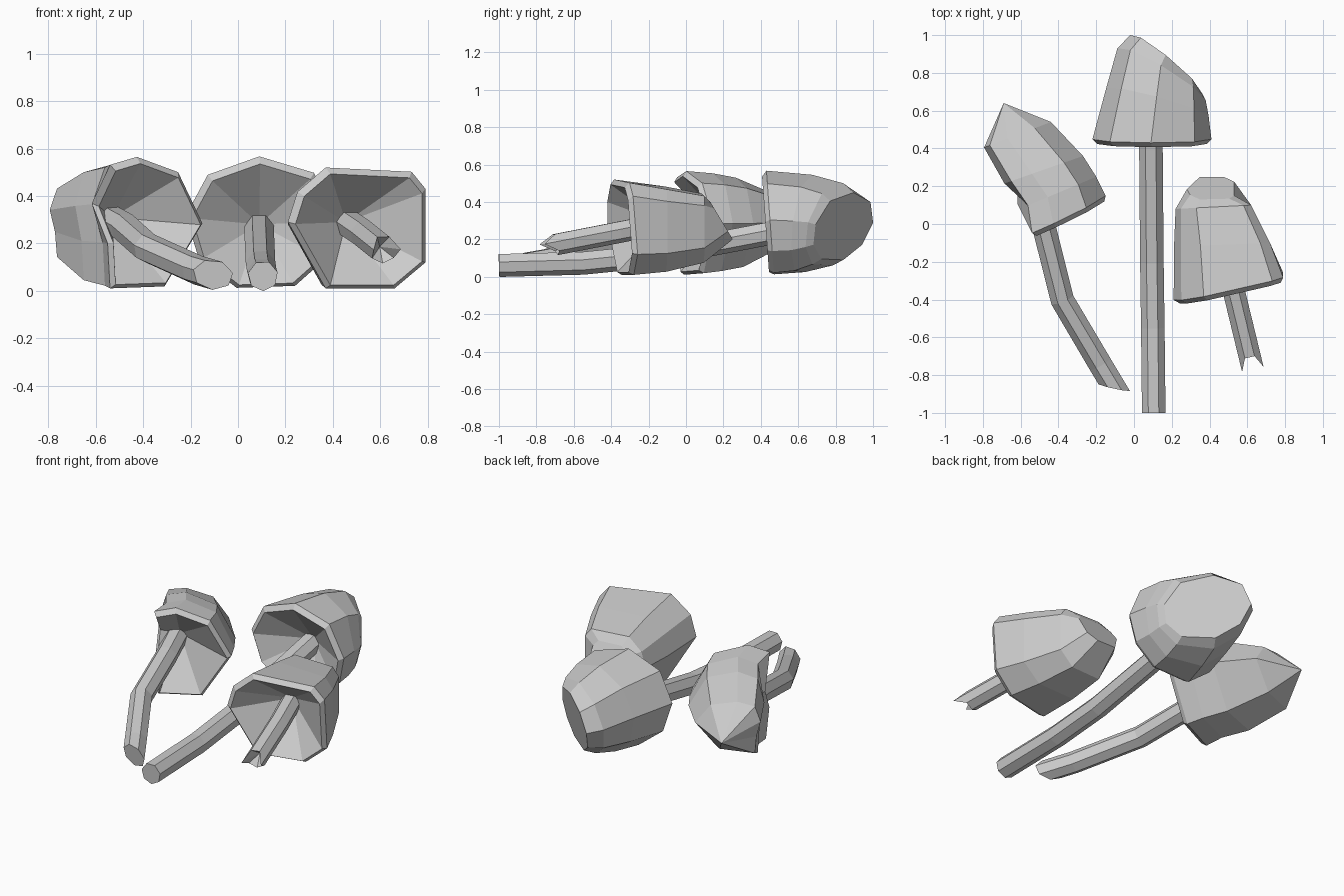
import bpy, bmesh, math
from mathutils import Vector as V

cube = bpy.data.objects.get("Cube")
if cube:
    bpy.data.objects.remove(cube)

mat = bpy.data.materials.new("mushroom grey")
mat.use_nodes = True
GREY = (0.6, 0.6, 0.6, 1)
mat.diffuse_color = GREY
mat.node_tree.nodes["Principled BSDF"].inputs["Base Color"].default_value = GREY


def loft(name, rings, start=None, end=None):
    """Skin the rings; close each end with a fan to a point or a flat face."""
    bm = bmesh.new()
    loops = [[bm.verts.new(p) for p in ring] for ring in rings]
    n = len(loops[0])
    for a, b in zip(loops, loops[1:]):
        for i in range(n):
            j = (i + 1) % n
            bm.faces.new((a[i], a[j], b[j], b[i]))
    for loop, tip in ((loops[0], start), (loops[-1], end)):
        if tip is None:
            bm.faces.new(loop)
        else:
            t = bm.verts.new(tip)
            for i in range(n):
                bm.faces.new((loop[i], loop[(i + 1) % n], t))
    bmesh.ops.recalc_face_normals(bm, faces=bm.faces)
    mesh = bpy.data.meshes.new(name)
    bm.to_mesh(mesh)
    bm.free()
    mesh.materials.append(mat)
    obj = bpy.data.objects.new(name, mesh)
    bpy.context.collection.objects.link(obj)
    return obj


def cap(name, outline, rows, gill_point, tip=None, notch=None):
    """Rows: left x, y, right x, y, centre z, half height, lean in y."""
    rings = []
    for lx, ly, rx, ry, z, h, lean in rows:
        centre = V(((lx + rx) / 2, (ly + ry) / 2, z))
        side = V(((rx - lx) / 2, (ry - ly) / 2, 0))
        rings.append([centre + side * u + V((0, lean, h)) * v for u, v in outline])
    rim = rings[0]
    middle = sum(rim, V()) / len(rim)
    # Dent pushed back into the rim at one corner
    if notch:
        corner, push = notch
        rim[corner] += V(push)
        rings[1][corner] += V(push) * 0.5
    # Thin lip folded in under the rim, then the hollow gill cone
    out = (middle - V(gill_point)).normalized() * 0.025 - V((0, 0, 0.008))
    lip = [middle + (p - middle) * 0.92 + out for p in rim]
    return loft(name, [lip] + rings, V(gill_point), tip and V(tip))


def stem(name, path, radius, slant=0.0, ragged=0.0):
    """Seven-sided tube along a path, with a slanted or a torn hollow end."""
    pts = [V(p) for p in path]
    angles = [0.2 + math.tau * i / 7 for i in range(7)]
    rings = []
    for i, p in enumerate(pts):
        along = (pts[min(i + 1, len(pts) - 1)] - pts[max(i - 1, 0)]).normalized()
        side = along.cross(V((0, 0, 1))).normalized()
        up = side.cross(along)
        rings.append([p + (side * math.cos(a) + up * math.sin(a)) * radius
                      for a in angles])
    end = None
    rings[-1] = [p - along * slant * math.cos(a) for p, a in zip(rings[-1], angles)]
    if ragged:
        rings[-1] = [p + along * ragged * (1.2 if i in (0, 3) else -0.3)
                     for i, p in enumerate(rings[-1])]
        end = pts[-1] - along * ragged * 1.5
    return loft(name, rings, None, end)


# Middle mushroom, with a slanted flat crown
cap("middle_cap",
    [(1, 0.05), (0.72, 0.75), (0, 1), (-0.68, 0.72), (-0.97, 0.1),
     (-0.8, -0.55), (-0.3, -1), (0.47, -0.97), (0.88, -0.55)],
    [(-0.23, 0.45, 0.41, 0.45, 0.29, 0.277, -0.02),
     (-0.155, 0.72, 0.395, 0.57, 0.285, 0.26, 0.03),
     (-0.095, 0.93, 0.38, 0.65, 0.28, 0.22, 0.05),
     (-0.025, 1.0, 0.36, 0.69, 0.27, 0.18, 0.05)],
    (0.09, 0.61, 0.28))
stem("middle_stem", [(0.09, 0.63, 0.27), (0.09, 0.4, 0.225), (0.095, -0.2, 0.11),
                     (0.1, -0.55, 0.075), (0.105, -1.0, 0.063)], 0.064)

# Mushroom on the +x side, with a small tilted crown and a torn stem
cap("left_cap",
    [(1, -0.57), (1, 0.65), (0.8, 0.93), (-0.45, 1), (-0.86, 0.6),
     (-1, 0.1), (-0.45, -1), (0.55, -1)],
    [(0.21, -0.4, 0.79, -0.27, 0.265, 0.255, -0.02),
     (0.212, -0.12, 0.72, -0.1, 0.255, 0.228, 0),
     (0.22, 0.08, 0.62, 0.1, 0.26, 0.185, 0),
     (0.28, 0.19, 0.53, 0.19, 0.3, 0.1, -0.06)],
    (0.455, -0.12, 0.29))
stem("left_stem", [(0.455, -0.1, 0.29), (0.53, -0.36, 0.24), (0.615, -0.71, 0.172)],
     0.06, ragged=0.05)

# Mushroom on the -x side, with a pointed crown and a bent stem
cap("right_cap",
    [(1, 0), (0.5, 0.77), (-0.35, 1), (-0.9, 0.88), (-1.08, 0.3),
     (-0.95, -0.3), (-0.9, -0.98), (0.22, -0.95)],
    [(-0.56, -0.04, -0.15, 0.15, 0.285, 0.28, -0.02),
     (-0.58, 0.09, -0.2, 0.25, 0.285, 0.268, 0),
     (-0.67, 0.22, -0.27, 0.36, 0.285, 0.245, 0),
     (-0.78, 0.41, -0.44, 0.54, 0.295, 0.155, 0)],
    (-0.53, 0.19, 0.31), tip=(-0.69, 0.64, 0.27), notch=(4, (-0.04, 0.16, 0)))
stem("right_stem", [(-0.54, 0.18, 0.3), (-0.475, -0.02, 0.265), (-0.38, -0.4, 0.18),
                    (-0.18, -0.74, 0.09), (-0.105, -0.865, 0.068)], 0.064, slant=0.06)
